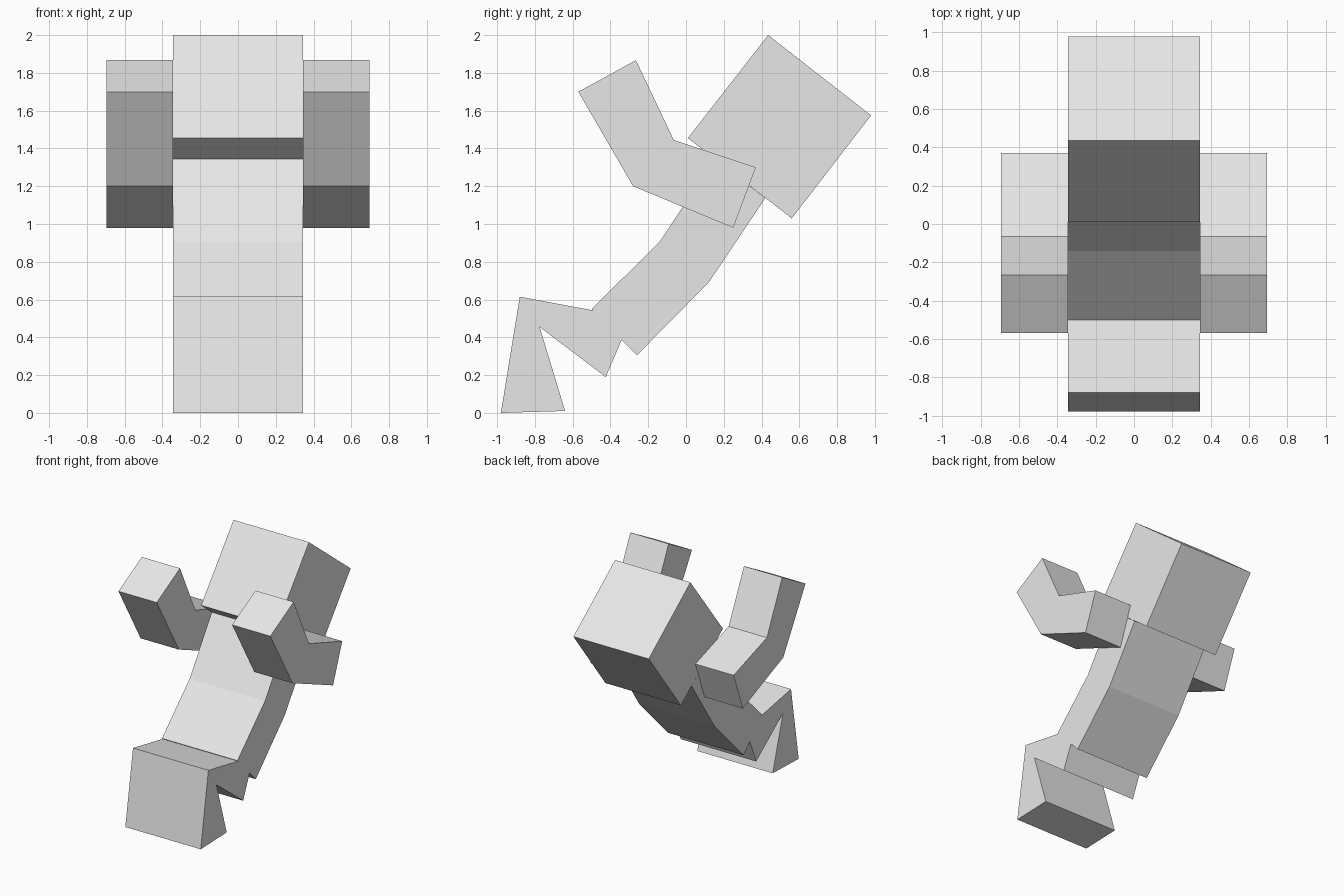
import bpy
import bmesh

cube = bpy.data.objects.get("Cube")
if cube:
    bpy.data.objects.remove(cube, do_unlink=True)

# Single plain grey material
grey = bpy.data.materials.new("light grey")
grey.use_nodes = True
colour = (0.8, 0.8, 0.8, 1)
grey.diffuse_color = colour
for node in grey.node_tree.nodes:
    if node.type == 'BSDF_PRINCIPLED':
        node.inputs["Base Color"].default_value = colour


def slab(name, profile, x0, x1):
    """Extrude a side profile of (y, z) points from x0 to x1."""
    bm = bmesh.new()
    side = bm.faces.new([bm.verts.new((x0, y, z)) for y, z in profile])
    result = bmesh.ops.extrude_face_region(bm, geom=[side], use_keep_orig=True)
    moved = [v for v in result["geom"] if isinstance(v, bmesh.types.BMVert)]
    bmesh.ops.translate(bm, verts=moved, vec=(x1 - x0, 0, 0))
    bmesh.ops.recalc_face_normals(bm, faces=bm.faces)
    mesh = bpy.data.meshes.new(name)
    bm.to_mesh(mesh)
    bm.free()
    mesh.materials.append(grey)
    obj = bpy.data.objects.new(name, mesh)
    bpy.context.collection.objects.link(obj)
    return obj


HALF = 0.345   # half width of head and torso
REACH = 0.695  # outer side of the arms

# Tilted cube head
slab("head", [(0.01, 1.455), (0.435, 2.0), (0.98, 1.575), (0.56, 1.03)], -HALF, HALF)

# Torso, bent slightly at the waist
slab("torso", [(-0.5, 0.55), (-0.14, 0.905), (0.15, 1.345),
               (0.42, 1.137), (0.12, 0.69), (-0.26, 0.305)], -HALF, HALF)

# Arms bent at the elbow, legs folded sharply at the knee
arm = [(0.37, 1.3), (0.25, 0.98), (-0.28, 1.2),
       (-0.57, 1.7), (-0.265, 1.867), (-0.065, 1.445)]
leg = [(-0.98, 0.0), (-0.88, 0.615), (-0.29, 0.505),
       (-0.425, 0.19), (-0.775, 0.455), (-0.64, 0.01)]
for label, s in (("left", 1), ("right", -1)):
    slab(label + "_arm", arm, s * HALF, s * REACH)
    slab(label + "_leg", leg, 0, s * HALF)
